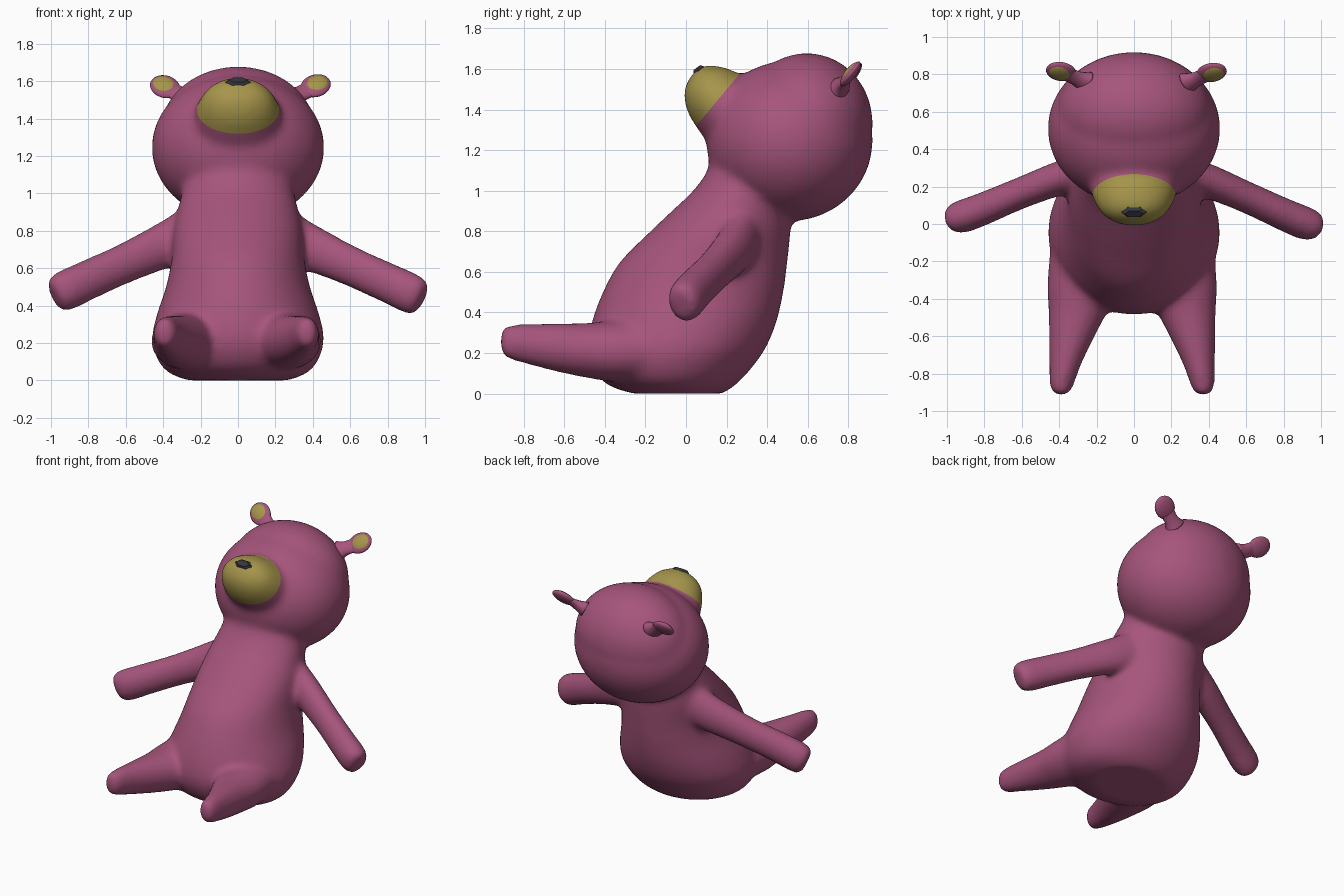
import bpy, bmesh, math
from mathutils import Vector, Matrix

if "Cube" in bpy.data.objects:
    bpy.data.objects.remove(bpy.data.objects["Cube"])

X, Y, Z = Vector((1, 0, 0)), Vector((0, 1, 0)), Vector((0, 0, 1))


def material(name, rgb):
    m = bpy.data.materials.new(name)
    m.diffuse_color = (*rgb, 1)
    m.use_nodes = True
    m.node_tree.nodes["Principled BSDF"].inputs["Base Color"].default_value = m.diffuse_color
    return m


PINK = material("pink_fur", (0.38, 0.09, 0.20))
GOLD = material("gold_fur", (0.38, 0.30, 0.07))
DARK = material("dark_nose", (0.035, 0.035, 0.045))


def curved(sections, steps=4):
    """Catmull-Rom resampling of (centre, ru, rv) sections."""
    p = [Vector((*c, a, b)) for c, a, b in sections]
    p = [p[0]] + p + [p[-1]]
    out = []
    for i in range(1, len(p) - 2):
        for k in range(steps):
            t = k / steps
            out.append(0.5 * (2 * p[i] + (p[i + 1] - p[i - 1]) * t
                              + (2 * p[i - 1] - 5 * p[i] + 4 * p[i + 1] - p[i + 2]) * t ** 2
                              + (3 * p[i] - p[i - 1] - 3 * p[i + 1] + p[i + 2]) * t ** 3))
    out.append(p[-1])
    return [(Vector(q[:3]), q[3], q[4]) for q in out]


def loft(bm, sections, u, v, n=32, curve=True):
    """Skin closed elliptical sections (centre, radius along u, radius along v)."""
    rings = []
    for c, ru, rv in curved(sections) if curve else sections:
        rings.append([bm.verts.new(Vector(c) + u * ru * math.cos(2 * math.pi * i / n)
                                   + v * rv * math.sin(2 * math.pi * i / n)) for i in range(n)])
    for a, b in zip(rings, rings[1:]):
        for i in range(n):
            bm.faces.new((a[i], a[(i + 1) % n], b[(i + 1) % n], b[i]))
    bm.faces.new(rings[0][::-1])
    bm.faces.new(rings[-1])


def ellipsoid(bm, centre, axes, radii, seg=32):
    rot = Matrix(axes).transposed().to_4x4()
    m = Matrix.Translation(centre) @ rot @ Matrix.Diagonal((*radii, 1))
    bmesh.ops.create_uvsphere(bm, u_segments=seg, v_segments=seg // 2, radius=1, matrix=m)


def finish(bm, name, mats, smooth=True):
    bmesh.ops.recalc_face_normals(bm, faces=bm.faces[:])
    me = bpy.data.meshes.new(name)
    for f in bm.faces:
        f.smooth = smooth
    bm.to_mesh(me)
    bm.free()
    for m in mats:
        me.materials.append(m)
    ob = bpy.data.objects.new(name, me)
    bpy.context.collection.objects.link(ob)
    return ob


bm = bmesh.new()

# torso: z, front y, back y, half width
torso = [(0.0, -.26, .18, .27), (.04, -.38, .24, .37), (.11, -.45, .31, .43), (.22, -.485, .39, .46),
         (.35, -.465, .445, .435), (.5, -.41, .48, .385), (.65, -.325, .50, .355), (.8, -.175, .515, .345),
         (.9, -.07, .515, .325), (1.0, .035, .51, .30), (1.1, .105, .5, .27), (1.2, .12, .5, .25)]
loft(bm, [((0, (f + b) / 2, z), w, (b - f) / 2) for z, f, b, w in torso], X, Y, 48)

# head: wide cheeks plus a fuller crown towards the back
ellipsoid(bm, (0, .51, 1.245), (X, Y, Z), (.462, .41, .395), 48)
ellipsoid(bm, (0, .595, 1.335), (X, Y, Z), (.415, .325, .343), 48)

# muzzle: dome pushed forward and up from the face
mc, mn, mt = Vector((0, .17, 1.435)), Vector((0, -.768, .64)), Vector((0, .64, .768))
loft(bm, [(mc + mn * h + mt * s, w, t) for h, w, t, s in
          [(-.15, .26, .21, 0), (-.03, .235, .182, 0), (.03, .22, .165, 0), (.08, .20, .15, .002),
           (.13, .172, .122, .005), (.17, .125, .088, .01), (.19, .07, .05, .02), (.195, .03, .02, .025)]], X, mt)

# arms and legs
for s in (-1, 1):
    d = Vector((s * .7, -.29, -.34)).normalized()
    a = d.cross(Z).normalized() * s
    dy = .03 if s < 0 else -.01
    dz = .008 if s < 0 else -.008
    loft(bm, [((s * x, y + dy * x, z + dz), ra, rb) for x, y, z, ra, rb in
              [(.22, .29, .80, .09, .14), (.38, .24, .72, .092, .125), (.60, .15, .62, .085, .108),
               (.80, .06, .53, .088, .108), (.91, .015, .478, .09, .11), (.965, -.005, .452, .08, .1),
               (.985, -.015, .445, .055, .075)]], a, a.cross(d).normalized())
    dx = .015 if s < 0 else -.005
    loft(bm, [((s * (x + dx), y, z), ru, rv) for x, y, z, ru, rv in
              [(.23, -.1, .22, .2, .16), (.255, -.32, .21, .195, .155), (.285, -.47, .212, .158, .138),
               (.322, -.62, .225, .118, .122), (.352, -.75, .24, .086, .105), (.37, -.85, .252, .067, .09),
               (.374, -.895, .256, .052, .076), (.375, -.916, .257, .025, .045)]], X, Z)

# fuse all the limbs into one smooth skin
body = finish(bm, "body", [PINK, GOLD])
r = body.modifiers.new("fuse", 'REMESH')
r.mode, r.voxel_size = 'VOXEL', 0.018
sm = body.modifiers.new("soften", 'SMOOTH')
sm.factor, sm.iterations = 0.5, 18
skin = bmesh.new()
skin.from_object(body, bpy.context.evaluated_depsgraph_get())
body.modifiers.clear()

# cut a clean colour border round the muzzle
edge = mc + mn * .018
near = [f for f in skin.faces if (f.calc_center_median() - mc).length < .36]
geom = list({e for f in near for e in f.edges}) + list({v for f in near for v in f.verts}) + near
bmesh.ops.bisect_plane(skin, geom=geom, plane_co=edge, plane_no=mn, dist=1e-5)
for f in skin.faces:
    c = f.calc_center_median() - edge
    f.material_index = int(c.length < .32 and c.dot(mn) > 0)
    f.smooth = True
skin.to_mesh(body.data)
skin.free()

# nose: small faceted hexagonal pad
bm = bmesh.new()
nn = Vector((0, -.6, .8))
ncen = Vector((0, .07, 1.584))
loft(bm, [(ncen - nn * .03, .068, .036), (ncen + nn * .012, .068, .036), (ncen + nn * .028, .05, .024)],
     X, nn.cross(X), 6, curve=False)
finish(bm, "nose", [DARK], smooth=False)

# ears: tilted discs on short stalks, with gold inner pads
for side, s, c in (("left", -1, Vector((-.39, .815, 1.57))), ("right", 1, Vector((.415, .81, 1.575)))):
    n = Vector((0, -.78, .626)).normalized()
    a = Vector((s * .83, .35, .44))
    a = (a - n * a.dot(n)).normalized()
    w = n.cross(a)
    bm = bmesh.new()
    ellipsoid(bm, c, (a, w, n), (.085, .072, .027), 24)
    loft(bm, [(c - a * .16, .07, .05), (c - a * .11, .05, .034), (c - a * .06, .05, .022),
              (c, .05, .015)], w, n, 16)
    finish(bm, side + "_ear", [PINK])
    bm = bmesh.new()
    ellipsoid(bm, c + n * .006 + a * .005, (a, w, n), (.07, .06, .024), 24)
    finish(bm, side + "_inner_ear", [GOLD])
